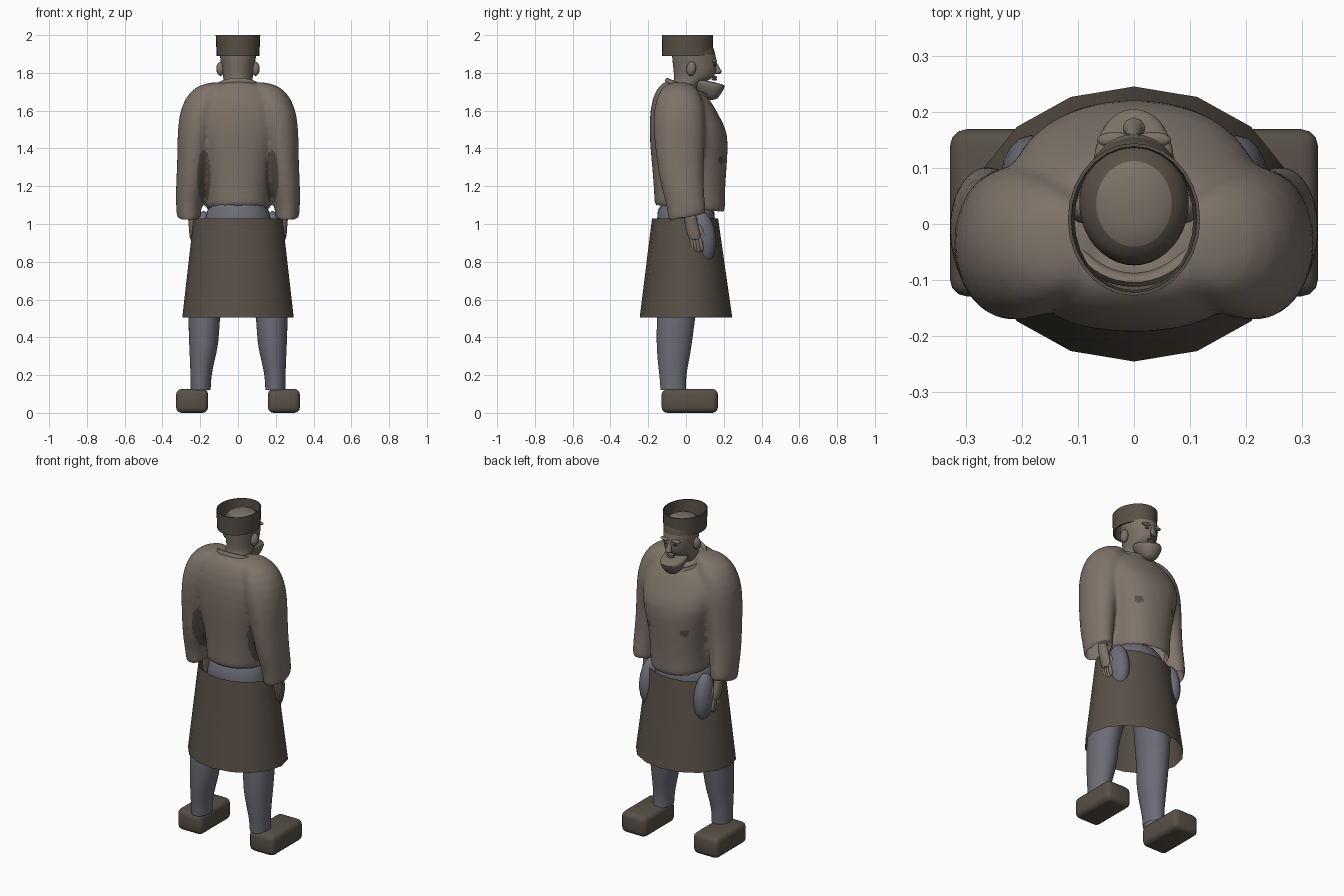
import bpy, bmesh, math
from mathutils import Matrix

cube = bpy.data.objects.get("Cube")
if cube:
    bpy.data.objects.remove(cube, do_unlink=True)


def material(name, color):
    m = bpy.data.materials.new(name)
    m.use_nodes = True
    m.diffuse_color = (*color, 1)
    m.node_tree.nodes["Principled BSDF"].inputs["Base Color"].default_value = (*color, 1)
    return m


CLOTH = material("taupe cloth", (0.21, 0.172, 0.143))
SKIN = material("skin", (0.2, 0.165, 0.135))
DARK = material("dark brown", (0.098, 0.08, 0.062))
BLUE = material("blue grey", (0.147, 0.149, 0.183))


def select(obs):
    bpy.ops.object.select_all(action="DESELECT")
    for ob in obs:
        ob.select_set(True)
    bpy.context.view_layer.objects.active = obs[0]


def finish(name, bm, mat, angle=50, subsurf=0):
    bmesh.ops.recalc_face_normals(bm, faces=bm.faces)
    mesh = bpy.data.meshes.new(name)
    bm.to_mesh(mesh)
    bm.free()
    mesh.materials.append(mat)
    ob = bpy.data.objects.new(name, mesh)
    bpy.context.collection.objects.link(ob)
    select([ob])
    bpy.ops.object.shade_smooth_by_angle(angle=math.radians(angle))
    if subsurf:
        ob.modifiers.new("round", "SUBSURF").levels = subsurf
    return ob


def loft(name, rings, mat, sides=20, caps=(False, False), angle=60, subsurf=1, power=1):
    """Rings are (x, y, z, half width, half depth, optional slope toward +y)."""
    bm = bmesh.new()
    loops = []
    for x, y, z, rx, ry, *slope in rings:
        k = slope[0] if slope else 0
        loop = []
        for i in range(sides):
            a = math.tau * i / sides
            dx, dy = (r * math.copysign(abs(f(a)) ** power, f(a))
                      for r, f in ((rx, math.cos), (ry, math.sin)))
            loop.append(bm.verts.new((x + dx, y + dy, z + k * dy)))
        loops.append(loop)
    for a, b in zip(loops, loops[1:]):
        for i in range(sides):
            j = (i + 1) % sides
            bm.faces.new((a[i], a[j], b[j], b[i]))
    for use, loop in zip(caps, (loops[0], loops[-1])):
        if use:
            bm.faces.new(loop)
    return finish(name, bm, mat, angle, subsurf)


def ball(name, center, radii, mat, tilt=0):
    bm = bmesh.new()
    m = Matrix.Translation(center) @ Matrix.Rotation(tilt, 4, "X") @ Matrix.Diagonal((*radii, 1))
    bmesh.ops.create_uvsphere(bm, u_segments=16, v_segments=10, radius=1, matrix=m)
    return finish(name, bm, mat, 60)


# Tunic: body and sleeves blended into one skin
tunic = loft("tunic", [
    (0, .02, 1.065, .172, .188, -.1), (0, .02, 1.09, .172, .188, -.1), (0, .018, 1.2, .172, .19),
    (0, .018, 1.35, .198, .203), (0, .015, 1.48, .24, .212),
    (0, -.005, 1.59, .245, .187, -.15), (0, -.005, 1.665, .205, .158, -.3),
    (0, 0, 1.71, .145, .118, -.35), (0, .005, 1.722, .11, .1, -.4)],
    CLOTH, 24, caps=(True, True), power=.85)
sleeves = [loft("sleeve", [(s * x, *rest) for x, *rest in (
    (.1, -.035, 1.752, .03, .04), (.135, -.035, 1.735, .085, .085),
    (.175, -.035, 1.67, .108, .125), (.205, -.035, 1.57, .112, .142),
    (.228, -.035, 1.45, .094, .136), (.238, -.03, 1.32, .085, .125),
    (.25, -.02, 1.2, .08, .115), (.262, 0, 1.1, .068, .104),
    (.26, .005, 1.045, .065, .1, .2), (.26, .005, 1.025, .065, .1, .2))],
    CLOTH, caps=(True, True)) for s in (1, -1)]
select([tunic, *sleeves])
bpy.ops.object.join()
remesh = tunic.modifiers.new("blend", "REMESH")
remesh.mode, remesh.voxel_size = "VOXEL", .011
smooth = tunic.modifiers.new("soften", "SMOOTH")
smooth.factor, smooth.iterations = .5, 8
blended = bpy.data.meshes.new_from_object(
    tunic.evaluated_get(bpy.context.evaluated_depsgraph_get()))
tunic.modifiers.clear()
tunic.data = blended
blended.materials.clear()
blended.materials.append(CLOTH)
blended.materials.append(DARK)

# Open the hem and cuffs
bm = bmesh.new()
bm.from_mesh(blended)
bmesh.ops.delete(bm, context="FACES", geom=[
    f for f in bm.faces if f.normal.z < -.7 and f.calc_center_median().z < 1.13])
# Worn patches beside the arms at the back, and small ones on the chest
for f in bm.faces:
    c = f.calc_center_median()
    x = abs(c.x)
    back = c.y < -.02 and ((x - .18) / .035) ** 2 + ((c.z - 1.25) / .14) ** 2 < 1
    front = c.y > .1 and math.hypot(x - .12, c.z - 1.34) < .022
    f.material_index = int(back or front)
bm.to_mesh(blended)
bm.free()
select([tunic])
bpy.ops.object.shade_smooth_by_angle(angle=math.radians(60))

loft("collar", [
    (0, .005, 1.705, .13, .118, -.4), (0, .005, 1.735, .12, .112, -.4),
    (0, .01, 1.728, .104, .1, -.4), (0, .01, 1.69, .1, .094, -.4)], CLOTH, 24)

# Skirt, an open flared tube
loft("skirt", [(0, -.005, 1.03, .235, .175), (0, 0, .505, .295, .245)],
     DARK, 16, angle=40, subsurf=0)

# Hips under the skirt
loft("hips", [(0, 0, 1.14, .155, .15), (0, 0, 1.02, .18, .16), (0, 0, .86, .2, .15),
              (0, 0, .8, .17, .12)], BLUE, caps=(True, True))

for side, s in (("left", 1), ("right", -1)):
    # Hand with fingers and thumb
    loft(side + "_hand", [(s * x, *rest) for x, *rest in (
        (.245, .015, 1.09, .03, .035), (.24, .025, 1.02, .024, .034),
        (.238, .04, .95, .022, .038), (.236, .05, .91, .018, .034))],
        SKIN, 10, caps=(True, True))
    for i in range(4):
        ball(f"{side}_finger_{i + 1}", (s * .236, .03 + i * .016, .89 + .006 * abs(i - 2)),
             (.011, .011, .046), SKIN, .2)
    ball(side + "_thumb", (s * .228, .082, .96), (.012, .012, .04), SKIN, .35)

    # Trouser leg, with the thigh pushing through the skirt
    loft(side + "_leg", [(s * x, *rest) for x, *rest in (
        (.11, .01, .95, .1, .12), (.14, -.01, .75, .1, .12), (.172, -.045, .58, .09, .108),
        (.181, -.055, .48, .083, .101), (.18, -.062, .37, .08, .096),
        (.19, -.068, .27, .065, .083), (.197, -.07, .19, .055, .07),
        (.198, -.067, .12, .054, .069))], BLUE)
    ball(side + "_thigh_bulge", (s * .183, .085, .93), (.054, .073, .14), BLUE, .1)

    # Block shoe with rounded edges
    bm = bmesh.new()
    bmesh.ops.create_cube(bm, size=1, matrix=Matrix.Translation((s * .243, .02, .0635))
                          @ Matrix.Diagonal((.17, .298, .127, 1)))
    bmesh.ops.bevel(bm, geom=bm.edges[:], offset=.03, segments=3, profile=.5, affect="EDGES")
    finish(side + "_shoe", bm, DARK, 40)

    # Ear, eye and brow
    ball(side + "_ear", (s * .093, .028, 1.822), (.022, .026, .038), SKIN, -.15)
    ball(side + "_eye", (s * .032, .15, 1.842), (.014, .01, .006), DARK)
    ball(side + "_brow", (s * .034, .15, 1.864), (.032, .014, .01), SKIN)

# Head and neck
head = loft("head", [
    (0, -.01, 1.66, .078, .068), (0, -.005, 1.74, .076, .066), (0, .035, 1.765, .076, .1),
    (0, .048, 1.79, .083, .113), (0, .047, 1.85, .09, .119), (0, .04, 1.9, .1, .117),
    (0, .036, 1.94, .1, .11), (0, .036, 1.965, .07, .08), (0, .036, 1.978, .03, .035)],
    SKIN, caps=(True, True))
# Dark hair around a bare crown
head.data.materials.append(DARK)
for p in head.data.polygons:
    if 1.9 < p.center.z < 1.956:
        p.material_index = 1

# Nose, mouth and beard
bm = bmesh.new()
bmesh.ops.create_cone(bm, cap_ends=True, segments=8, radius1=.02, radius2=.008, depth=.06,
                      matrix=Matrix.Translation((0, .162, 1.828)) @ Matrix.Rotation(.3, 4, "X"))
finish("nose_bridge", bm, SKIN)
ball("nose_tip", (0, .17, 1.806), (.02, .018, .013), SKIN)
for lip, z in (("upper", 1.778), ("lower", 1.766)):
    ball(lip + "_lip", (0, .15, z), (.026, .015, .007), SKIN)
loft("beard", [
    (0, .085, 1.765, .074, .066, -.2), (0, .11, 1.742, .074, .084, -.05),
    (0, .128, 1.722, .07, .086, .15), (0, .135, 1.685, .055, .055, .15),
    (0, .14, 1.655, .025, .022)], SKIN, 16, caps=(True, True))

# Hat, an open band with a thin wall
loft("hat_band", [
    (0, .008, 1.89, .106, .126), (0, .008, 1.89, .113, .134), (0, .008, 2, .118, .136),
    (0, .008, 2, .112, .13), (0, .008, 1.89, .106, .126)], DARK, 28, angle=40, subsurf=0)
